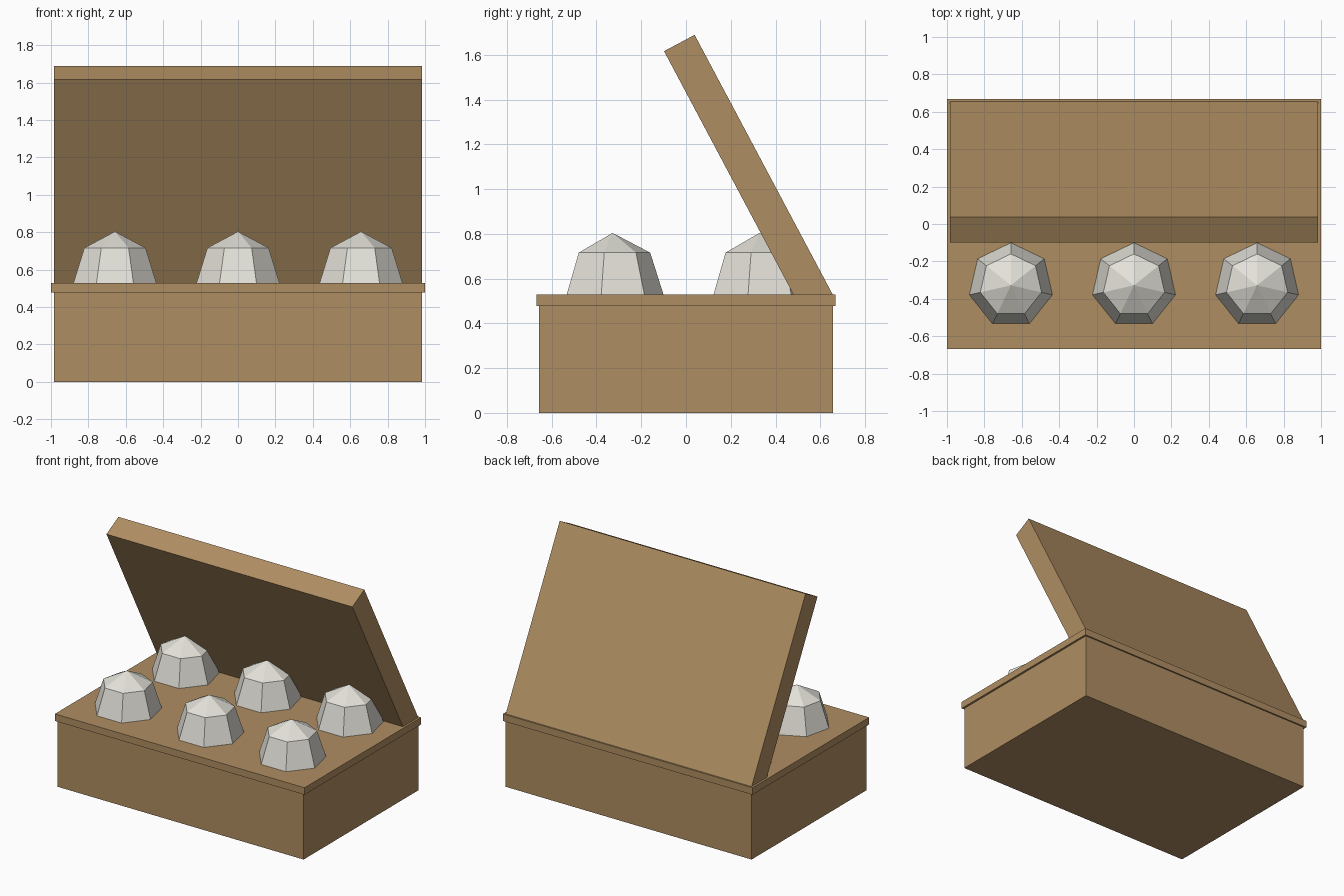
import bpy, bmesh, math
from mathutils import Matrix

if "Cube" in bpy.data.objects:
    bpy.data.objects.remove(bpy.data.objects["Cube"])


def material(name, rgb):
    m = bpy.data.materials.new(name)
    m.diffuse_color = (*rgb, 1)
    m.use_nodes = True
    m.node_tree.nodes["Principled BSDF"].inputs["Base Color"].default_value = m.diffuse_color
    return m


CARDBOARD = material("cardboard brown", (0.43, 0.27, 0.122))
SHELL = material("shell white", (0.77, 0.755, 0.69))


def add_object(name, bm, mat):
    bmesh.ops.recalc_face_normals(bm, faces=bm.faces)
    me = bpy.data.meshes.new(name)
    bm.to_mesh(me)
    bm.free()
    me.materials.append(mat)
    ob = bpy.data.objects.new(name, me)
    bpy.context.collection.objects.link(ob)
    return ob


def box(name, lo, hi, mat):
    bm = bmesh.new()
    size = [h - l for l, h in zip(lo, hi)]
    mid = [(h + l) / 2 for l, h in zip(lo, hi)]
    bmesh.ops.create_cube(bm, size=1, matrix=Matrix.Translation(mid) @ Matrix.Diagonal((*size, 1)))
    return add_object(name, bm, mat)


# Carton body and overhanging rim
box("carton_base", (-0.985, -0.656, 0), (0.985, 0.656, 0.48), CARDBOARD)
box("tray_rim", (-1, -0.667, 0.477), (1, 0.667, 0.528), CARDBOARD)

# Open lid, hinged on the back edge and leaning forward
lid = box("lid", (-0.985, -0.155, 0), (0.985, 0, 1.315), CARDBOARD)
lid.location = (0, 0.656, 0.528)
lid.rotation_euler.x = math.radians(28)


def egg(name, x, y):
    """Seven-sided tapered egg with a pointed cap, one corner towards the back."""
    bm = bmesh.new()
    rings = []
    for r, z in ((0.228, 0.527), (0.168, 0.716)):
        angles = [math.pi / 2 + i * math.tau / 7 for i in range(7)]
        rings.append([bm.verts.new((r * math.cos(a), r * math.sin(a), z)) for a in angles])
    low, high = rings
    tip = bm.verts.new((0, 0, 0.804))
    bm.faces.new(low[::-1])
    for i in range(7):
        j = (i + 1) % 7
        bm.faces.new((low[i], low[j], high[j], high[i]))
        bm.faces.new((high[i], high[j], tip))
    add_object(name, bm, SHELL).location = (x, y, 0)


# Two rows of three eggs
for row, y in (("front", -0.328), ("back", 0.328)):
    for col, x in (("left", -0.658), ("middle", 0), ("right", 0.658)):
        egg(f"egg_{row}_{col}", x, y)
